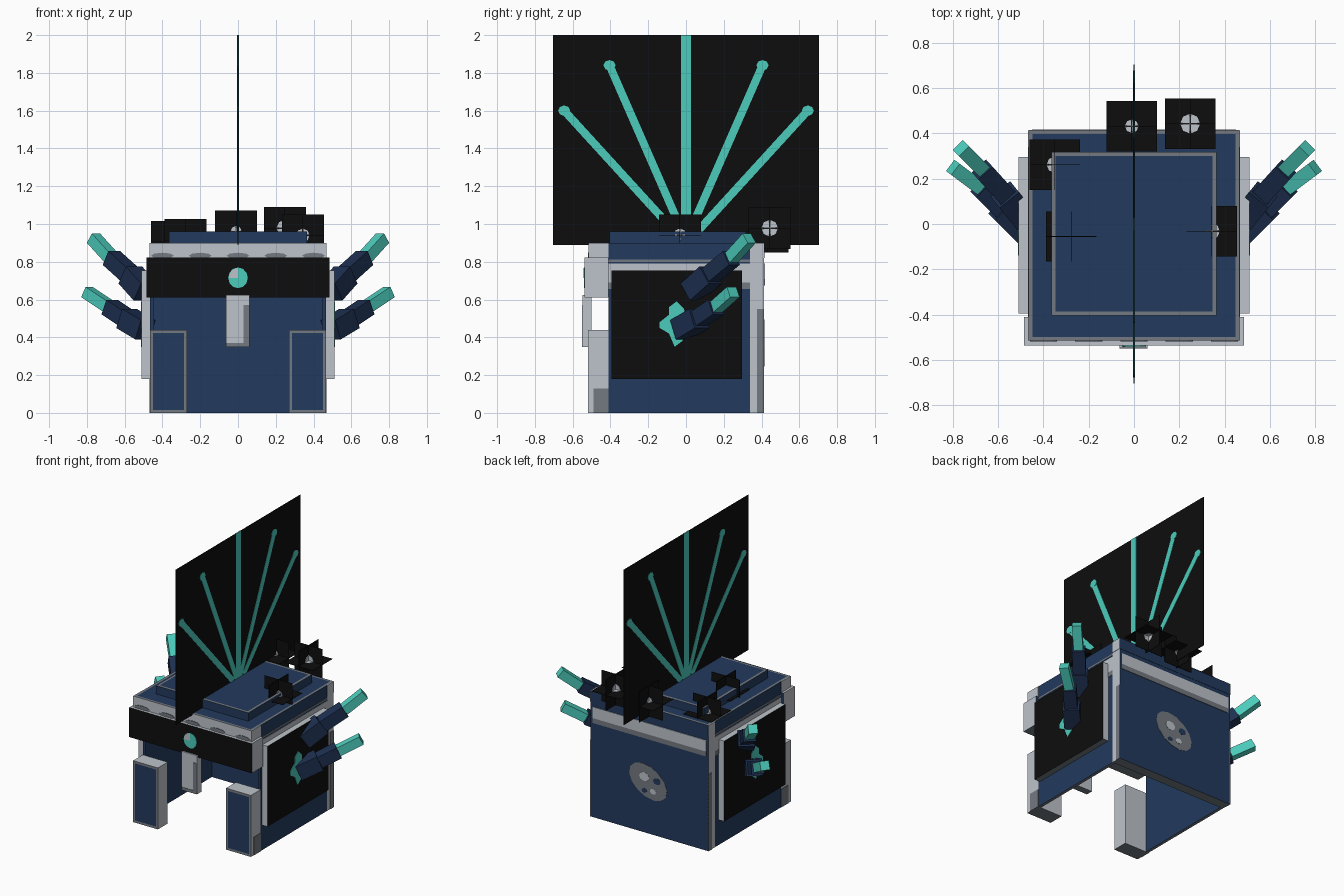
import bpy, bmesh, math
from mathutils import Vector

if "Cube" in bpy.data.objects:
    bpy.data.objects.remove(bpy.data.objects["Cube"])


def colour(name, *rgb):
    lin = [((c / 255 + 0.055) / 1.055) ** 2.4 if c > 10 else c / 3294 for c in rgb]
    m = bpy.data.materials.new(name)
    m.use_nodes = True
    m.diffuse_color = (*lin, 1)
    m.node_tree.nodes["Principled BSDF"].inputs["Base Color"].default_value = (*lin, 1)
    return m


NAVY = colour("navy", 34, 58, 94)
DEEP = colour("deep navy", 29, 47, 80)
LIGHT = colour("light grey", 190, 196, 203)
GREY = colour("dark grey", 116, 122, 129)
BLACK = colour("black", 13, 13, 13)
TEAL = colour("teal", 76, 204, 188)


def finish(bm, name, mats):
    bmesh.ops.recalc_face_normals(bm, faces=bm.faces)
    me = bpy.data.meshes.new(name)
    bm.to_mesh(me)
    bm.free()
    for m in mats:
        me.materials.append(m)
    ob = bpy.data.objects.new(name, me)
    bpy.context.collection.objects.link(ob)
    return ob


def box(name, xs, ys, zs, mat, sides={}, frames={}):
    """Box with other colours on sides ('x+': mat) and framed panels ('z+': (rim, panel, width))."""
    mats = [mat]

    def slot(m):
        if m not in mats:
            mats.append(m)
        return mats.index(m)

    bm = bmesh.new()
    bmesh.ops.create_cube(bm, size=1)
    spans = [sorted(s) for s in (xs, ys, zs)]
    for v in bm.verts:
        v.co = [s[0] if c < 0 else s[1] for c, s in zip(v.co, spans)]
    bm.normal_update()
    for f in list(bm.faces):
        n = f.normal
        k = max(range(3), key=lambda i: abs(n[i]))
        key = "xyz"[k] + ("+" if n[k] > 0 else "-")
        if key in sides:
            f.material_index = slot(sides[key])
        if key in frames:
            rim, panel, width = frames[key]
            f.material_index = slot(rim)
            bmesh.ops.inset_individual(bm, faces=[f], thickness=width)
            f.material_index = slot(panel)
    return finish(bm, name, mats)


def plate(name, axis, pos, pts, mat, t=0.006):
    """Thin flat outline square to an axis."""
    bm = bmesh.new()
    rings = []
    for d in (-t / 2, t / 2):
        ring = []
        for p in pts:
            co = list(p)
            co.insert(axis, pos + d)
            ring.append(bm.verts.new(co))
        bm.faces.new(ring)
        rings.append(ring)
    a, b = rings
    for i in range(len(a)):
        j = (i + 1) % len(a)
        bm.faces.new((a[i], a[j], b[j], b[i]))
    return finish(bm, name, [mat])


def rect(u0, u1, v0, v1):
    return [(u0, v0), (u1, v0), (u1, v1), (u0, v1)]


def oval(u, v, ru, rv, n=12, tilt=0.0):
    c, s = math.cos(tilt), math.sin(tilt)
    out = []
    for i in range(n):
        a = math.tau * i / n
        p, q = ru * math.cos(a), rv * math.sin(a)
        out.append((u + p * c - q * s, v + p * s + q * c))
    return out


def strip(a, b, w):
    a, b = Vector(a), Vector(b)
    d = (b - a).normalized() * w / 2
    n = Vector((-d.y, d.x))
    return [tuple(p) for p in (a + n, a - n, b - n, b + n)]


def limb(name, a, b, w, mat):
    """Square bar between two points."""
    a, b = Vector(a), Vector(b)
    ob = box(name, (-w / 2, w / 2), (-w / 2, w / 2), (0, (b - a).length), mat)
    ob.location = a
    ob.rotation_euler = (b - a).to_track_quat("Z", "Y").to_euler()


# Shell: open at the front and below
W = 0.466
box("back_wall", (-W, W), (0.34, 0.413), (0, 0.82), NAVY,
    {"x+": LIGHT, "x-": LIGHT, "z-": GREY})
box("lid", (-W, W), (-0.515, 0.415), (0.82, 0.9), NAVY, {"y-": LIGHT},
    {"z+": (GREY, NAVY, 0.024)})
box("crown_panel", (-0.365, 0.365), (-0.405, 0.317), (0.9, 0.96), NAVY, {},
    {"z+": (GREY, NAVY, 0.025)})
for i in range(5):
    plate("lid_scallop", 1, -0.516, oval(-0.4 + 0.2 * i, 0.832, 0.06, 0.016, 8), GREY)
plate("back_band", 1, 0.414, rect(-0.45, 0.45, 0.71, 0.79), LIGHT)
plate("back_band_edge", 1, 0.414, rect(-0.45, 0.45, 0.675, 0.71), GREY)

# Brow bar with gem, and nose guard
box("brow_bar", (-0.485, 0.485), (-0.537, -0.41), (0.61, 0.822), LIGHT,
    {"y-": BLACK, "y+": NAVY, "z-": GREY})
plate("brow_gem", 1, -0.538, oval(0, 0.715, 0.052, 0.055), TEAL)
plate("brow_gem_glint", 1, -0.54, [(0, 0.715), (0, 0.768), (-0.035, 0.755), (-0.05, 0.715)], LIGHT)
box("nose_guard", (-0.063, 0.06), (-0.547, -0.5), (0.35, 0.625), LIGHT, {"z-": GREY})
plate("nose_guard_edge", 1, -0.547, rect(0.028, 0.06, 0.35, 0.57), GREY)
plate("nose_guard_foot", 1, -0.547, rect(-0.063, 0.028, 0.35, 0.37), GREY)

for s in (-1, 1):
    # Side wall with its trim
    box("side_wall", (s * 0.445, s * W), (-0.41, 0.34), (0, 0.82), NAVY, {"z-": GREY})
    plate("side_band", 0, s * W, rect(-0.41, 0.34, 0.69, 0.79), LIGHT)
    plate("side_band_edge", 0, s * W, rect(-0.41, 0.34, 0.655, 0.69), GREY)
    plate("lid_line", 0, s * W, rect(-0.41, 0.34, 0.8, 0.812), GREY)
    plate("lid_front_end", 0, s * W, rect(-0.515, -0.41, 0.82, 0.9), LIGHT)
    plate("lid_back_end", 0, s * W, rect(0.34, 0.413, 0.82, 0.9), LIGHT)
    plate("back_wall_edge", 0, s * W, rect(0.375, 0.413, 0.0, 0.55), GREY)
    # Cheek guard
    box("cheek_guard", (s * 0.27, s * W), (-0.52, -0.41), (0, 0.44), LIGHT,
        {"z-": GREY}, {"y-": (GREY, NAVY, 0.023)})
    plate("cheek_foot", 0, s * W, rect(-0.49, -0.41, 0.0, 0.13), GREY)
    # Side shield with splash mark
    outer = "x+" if s > 0 else "x-"
    box("side_shield", (s * 0.46, s * 0.51), (-0.395, 0.296), (0.18, 0.755), LIGHT,
        {outer: BLACK, "z-": GREY})
    plate("shield_mark", 0, s * 0.51,
          [(-0.06, 0.35), (-0.02, 0.38), (0.0, 0.46), (-0.01, 0.55), (-0.05, 0.59),
           (-0.09, 0.56), (-0.09, 0.52), (-0.14, 0.48), (-0.14, 0.45), (-0.09, 0.42)], TEAL)
    # Two jointed arms with bright tips
    arms = {"upper": [(0.49, 0.03, 0.64), (0.57, 0.13, 0.73), (0.67, 0.24, 0.82), (0.765, 0.335, 0.925)],
            "lower": [(0.49, -0.03, 0.44), (0.59, 0.07, 0.5), (0.68, 0.16, 0.56), (0.8, 0.25, 0.64)]}
    for label, path in arms.items():
        pts = [(s * x, y, z) for x, y, z in path]
        for part, w, mat, a, b in (("base", 0.11, DEEP, *pts[0:2]), ("joint", 0.085, DEEP, *pts[1:3]),
                                   ("tip", 0.062, TEAL, *pts[2:4])):
            limb(f"{label}_arm_{part}", a, b, w, mat)

# Emblem on the back
plate("emblem", 1, 0.413, oval(0.01, 0.37, 0.16, 0.11, 14, 0.5), GREY, 0.004)
for u, v, r, mat in ((0.04, 0.4, 0.04, LIGHT), (-0.06, 0.39, 0.03, NAVY),
                     (-0.03, 0.31, 0.025, LIGHT), (0.04, 0.3, 0.02, NAVY)):
    plate("emblem_spot", 1, 0.413, oval(u, v, r, r * 0.8, 8), mat, 0.007)

# Tall crest fan with rays
plate("crest_fan", 0, 0, rect(-0.705, 0.705, 0.89, 2.0), BLACK, 0.004)
plate("crest_ray_middle", 0, 0, rect(-0.027, 0.027, 0.96, 2.0), TEAL, 0.008)
for s in (-1, 1):
    for foot, top in (((0.02, 0.96), (0.405, 1.84)), ((0.06, 0.96), (0.645, 1.6))):
        a, b = (s * foot[0], foot[1]), (s * top[0], top[1])
        plate("crest_ray", 0, 0, strip(a, b, 0.042), TEAL, 0.008)
        plate("crest_ray_end", 0, 0, oval(*b, 0.032, 0.028, 8), TEAL, 0.009)

# Star blooms made of three crossed squares
blooms = [(-0.01, 0.432, 0.96, 0.03), (0.248, 0.443, 0.978, 0.044), (-0.35, 0.262, 0.906, 0.036),
          (-0.277, -0.055, 0.915, 0.03), (0.343, -0.032, 0.94, 0.036)]
for *centre, r in blooms:
    for axis in range(3):
        u, v = [c for i, c in enumerate(centre) if i != axis]
        h = 0.111
        plate("bloom_petal", axis, centre[axis], rect(u - h, u + h, v - h, v + h), BLACK, 0.003)
        plate("bloom_heart", axis, centre[axis], oval(u, v, r, r, 8), LIGHT, 0.007)
